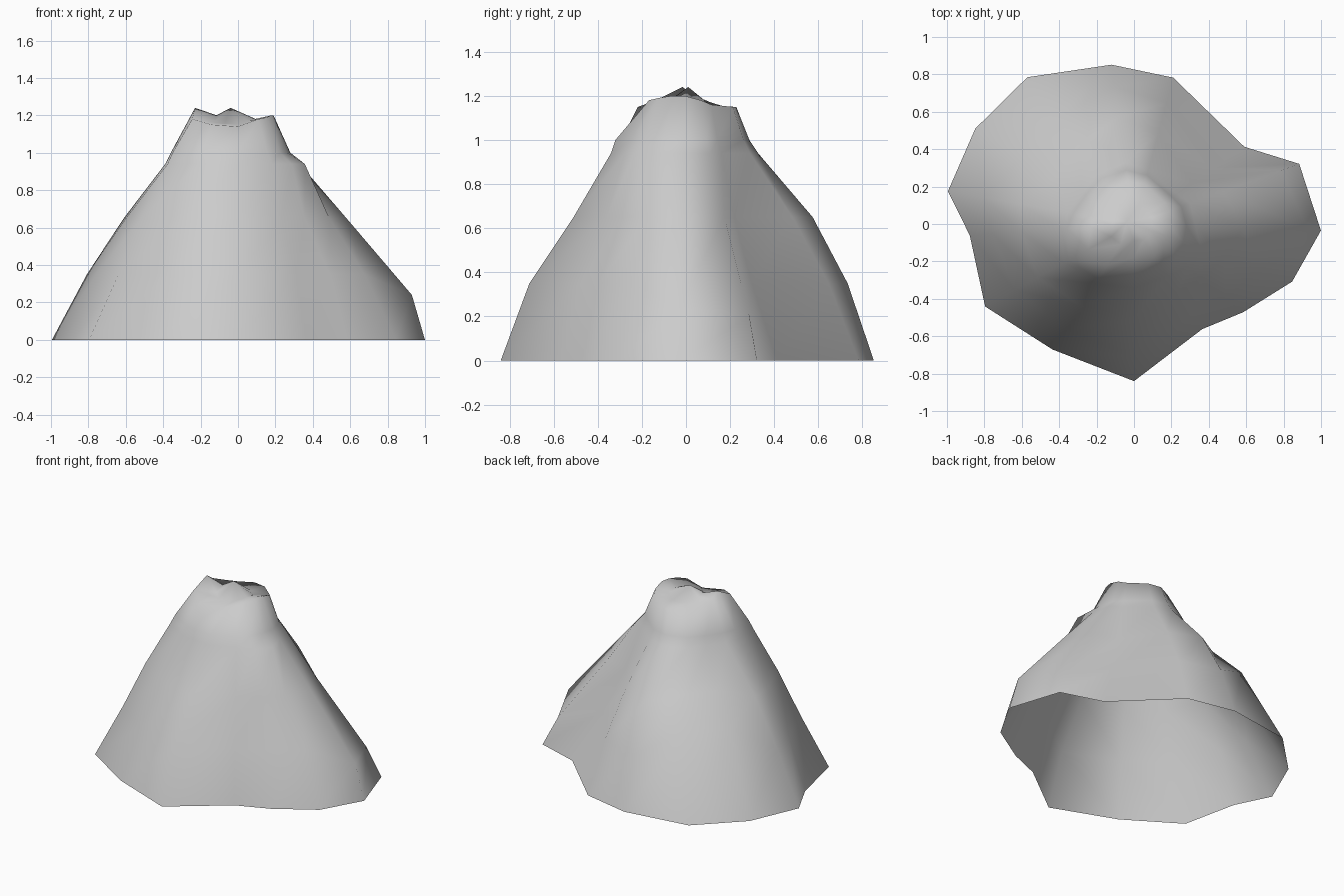
import bpy
import bmesh
from math import radians, cos, sin

cube = bpy.data.objects.get("Cube")
if cube:
    bpy.data.objects.remove(cube, do_unlink=True)


def make_material(name, colour):
    material = bpy.data.materials.new(name)
    material.use_nodes = True
    material.diffuse_color = colour
    shader = material.node_tree.nodes["Principled BSDF"]
    shader.inputs["Base Color"].default_value = colour
    shader.inputs["Roughness"].default_value = 0.9
    return material


def make_ring(bm, angles, radii, heights):
    ring = []
    for angle, radius, height in zip(angles, radii, heights):
        a = radians(angle)
        ring.append(bm.verts.new((radius * cos(a), radius * sin(a), height)))
    return ring


def bridge(bm, lower, upper):
    count = len(lower)
    for i in range(count):
        j = (i + 1) % count
        bm.faces.new((lower[i], lower[j], upper[j], upper[i]))


# Compass directions of the ridges and gullies, counter-clockwise from +x
directions = [-2, 20, 35, 75, 98, 126, 149, 170, 184, 209, 237, 270, 303, 321, 340]
count = len(directions)

# Outline radii of the slope, from the foot up to the neck
foot = [1, .94, .72, .81, .86, .97, .99, 1.01, .88, .91, .8, .84, .67, .75, .9]
lower_slope = [.93, .84, .52, .67, .74, .7, .69, .82, .76, .73, .67, .71, .57, .63, .72]
upper_slope = [.58, .51, .38, .5, .58, .51, .49, .62, .6, .59, .52, .51, .43, .46, .52]
shoulder = [.33, .32, .28, .3, .33, .33, .32, .36, .39, .43, .38, .34, .33, .37, .38]
neck = [.28, .27, .25, .27, .29, .3, .3, .33, .36, .4, .35, .32, .29, .29, .28]

# Jagged crater rim
rim = [.19, .2, .2, .22, .23, .22, .22, .23, .23, .28, .26, .18, .2, .2, .19]
rim_height = [1.2, 1.18, 1.16, 1.15, 1.15, 1.15, 1.17, 1.2, 1.24, 1.18, 1.15,
              1.14, 1.18, 1.19, 1.2]

# The spur on the +x side breaks low down, the back -x flank higher up
lower_height = [.24, .2] + [.35] * (count - 2)
upper_height = [.65] * count
for i in (5, 6):
    lower_height[i] = .52
    upper_height[i] = .7

bm = bmesh.new()
rings = [make_ring(bm, directions, radii, heights)
         for radii, heights in ((foot, [0] * count),
                                (lower_slope, lower_height),
                                (upper_slope, upper_height),
                                (shoulder, [.94] * count),
                                (neck, [1] * count),
                                (rim, rim_height))]

# Shallow moat inside the rim, with a small mound in the middle
rings.append(make_ring(bm, directions, [r * .5 for r in rim],
                       [h * .5 + .58 for h in rim_height]))
for lower, upper in zip(rings, rings[1:]):
    bridge(bm, lower, upper)
mound = bm.verts.new((-.04, .01, 1.24))
for i in range(count):
    bm.faces.new((rings[-1][i], rings[-1][(i + 1) % count], mound))

# The underside stays open; every face is smooth
for face in bm.faces:
    face.smooth = True

mesh = bpy.data.meshes.new("volcano_cone")
bm.to_mesh(mesh)
bm.free()
mesh.materials.append(make_material("rock_grey", (.6, .6, .6, 1)))
volcano = bpy.data.objects.new("volcano_cone", mesh)
bpy.context.collection.objects.link(volcano)
